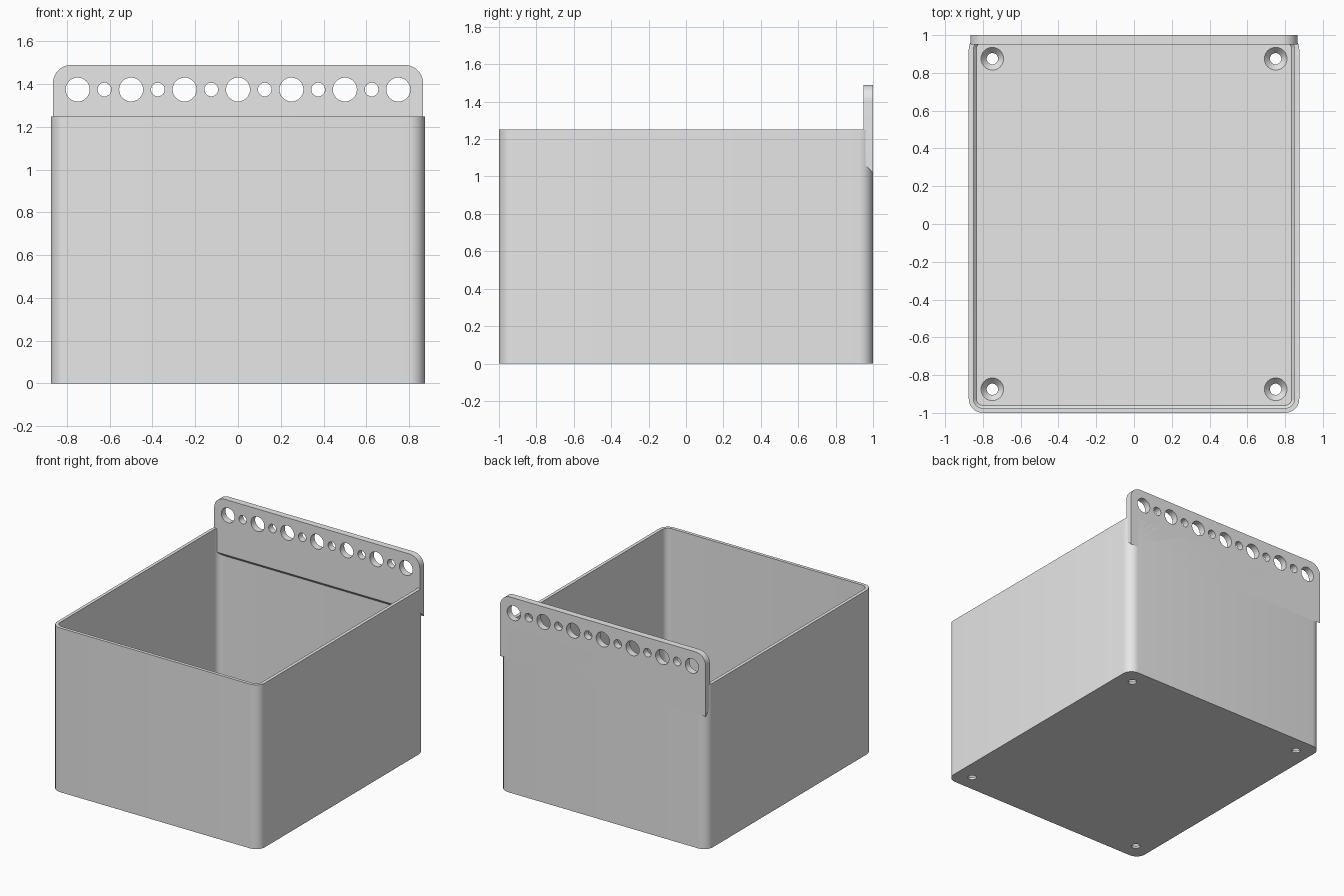
import bpy, bmesh, math

default = bpy.data.objects.get("Cube")
if default:
    bpy.data.objects.remove(default, do_unlink=True)

grey = bpy.data.materials.new("light grey plastic")
grey.use_nodes = True
grey.diffuse_color = (0.8, 0.8, 0.8, 1)
grey.node_tree.nodes["Principled BSDF"].inputs["Base Color"].default_value = (0.8, 0.8, 0.8, 1)

HALF_X, HALF_Y, RIM = 0.875, 1.0, 1.25
WALL, FLOOR = 0.025, 0.05
TAB_FRONT = 0.95


def arc(cx, cy, r, start, end, steps):
    angles = [math.radians(start + (end - start) * i / steps) for i in range(steps + 1)]
    return [(cx + r * math.cos(a), cy + r * math.sin(a)) for a in angles]


def rounded_rect(inset, radius, z):
    x, y = HALF_X - inset - radius, HALF_Y - inset - radius
    points = []
    for k, (sx, sy) in enumerate([(1, 1), (-1, 1), (-1, -1), (1, -1)]):
        points += arc(sx * x, sy * y, radius, 90 * k, 90 * k + 90, 8)
    return [(px, py, z) for px, py in points]


def circle(x, y, r, z):
    return [(px, py, z) for px, py in arc(x, y, r, 0, 360, 32)[:-1]]


def loft(name, loops):
    """Skin matching loops into a closed solid, capped at both ends."""
    bm = bmesh.new()
    rings = [[bm.verts.new(p) for p in loop] for loop in loops]
    for a, b in zip(rings, rings[1:]):
        for i in range(len(a)):
            j = (i + 1) % len(a)
            bm.faces.new((a[i], a[j], b[j], b[i]))
    bm.faces.new(rings[0])
    bm.faces.new(rings[-1])
    bmesh.ops.recalc_face_normals(bm, faces=bm.faces)
    mesh = bpy.data.meshes.new(name)
    bm.to_mesh(mesh)
    bm.free()
    obj = bpy.data.objects.new(name, mesh)
    bpy.context.collection.objects.link(obj)
    mesh.materials.append(grey)
    return obj


def activate(obj):
    bpy.ops.object.select_all(action="DESELECT")
    obj.select_set(True)
    bpy.context.view_layer.objects.active = obj


def cut(target, cutters):
    for cutter in cutters:
        mod = target.modifiers.new("hole", "BOOLEAN")
        mod.operation, mod.solver, mod.object = "DIFFERENCE", "EXACT", cutter
        activate(target)
        bpy.ops.object.modifier_apply(modifier=mod.name)
        bpy.data.objects.remove(cutter, do_unlink=True)
    bpy.ops.object.shade_smooth_by_angle(angle=math.radians(30))


# Open bin with rounded corners and a small chamfer around the floor
bin_body = loft("bin", [
    rounded_rect(0, 0.075, 0),
    rounded_rect(0, 0.075, RIM),
    rounded_rect(WALL, 0.05, RIM),
    rounded_rect(WALL, 0.05, FLOOR + 0.015),
    rounded_rect(WALL + 0.015, 0.035, FLOOR),
])

# Countersunk screw holes in the floor corners
cut(bin_body, [
    loft("screw_hole_cutter", [circle(x, y, r, z) for r, z in
                               [(0.03, -0.02), (0.03, 0.015), (0.06, FLOOR), (0.06, FLOOR + 0.05)]])
    for x in (-0.75, 0.75) for y in (-0.875, 0.875)
])

# Hanging tab with rounded top corners and a sloped underside
TAB_X, TAB_TOP, TAB_R = 0.866, 1.49, 0.085


def tab_outline(y, bottom):
    cx, cz = TAB_X - TAB_R, TAB_TOP - TAB_R
    top = arc(cx, cz, TAB_R, 0, 90, 8) + arc(-cx, cz, TAB_R, 90, 180, 8)
    return [(x, y, z) for x, z in [(TAB_X, bottom)] + top + [(-TAB_X, bottom)]]


tab = loft("hanging_tab", [tab_outline(TAB_FRONT, 1.07), tab_outline(HALF_Y, 1.02)])

# Alternating large and small holes through the tab
hole_cutters = []
for i in range(-6, 7):
    radius = 0.056 if i % 2 == 0 else 0.032
    hole_cutters.append(loft("tab_hole_cutter", [
        [(x, y, z) for x, z, _ in circle(i * 0.125, 1.375, radius, 0)]
        for y in (TAB_FRONT - 0.1, HALF_Y + 0.1)]))
cut(tab, hole_cutters)
